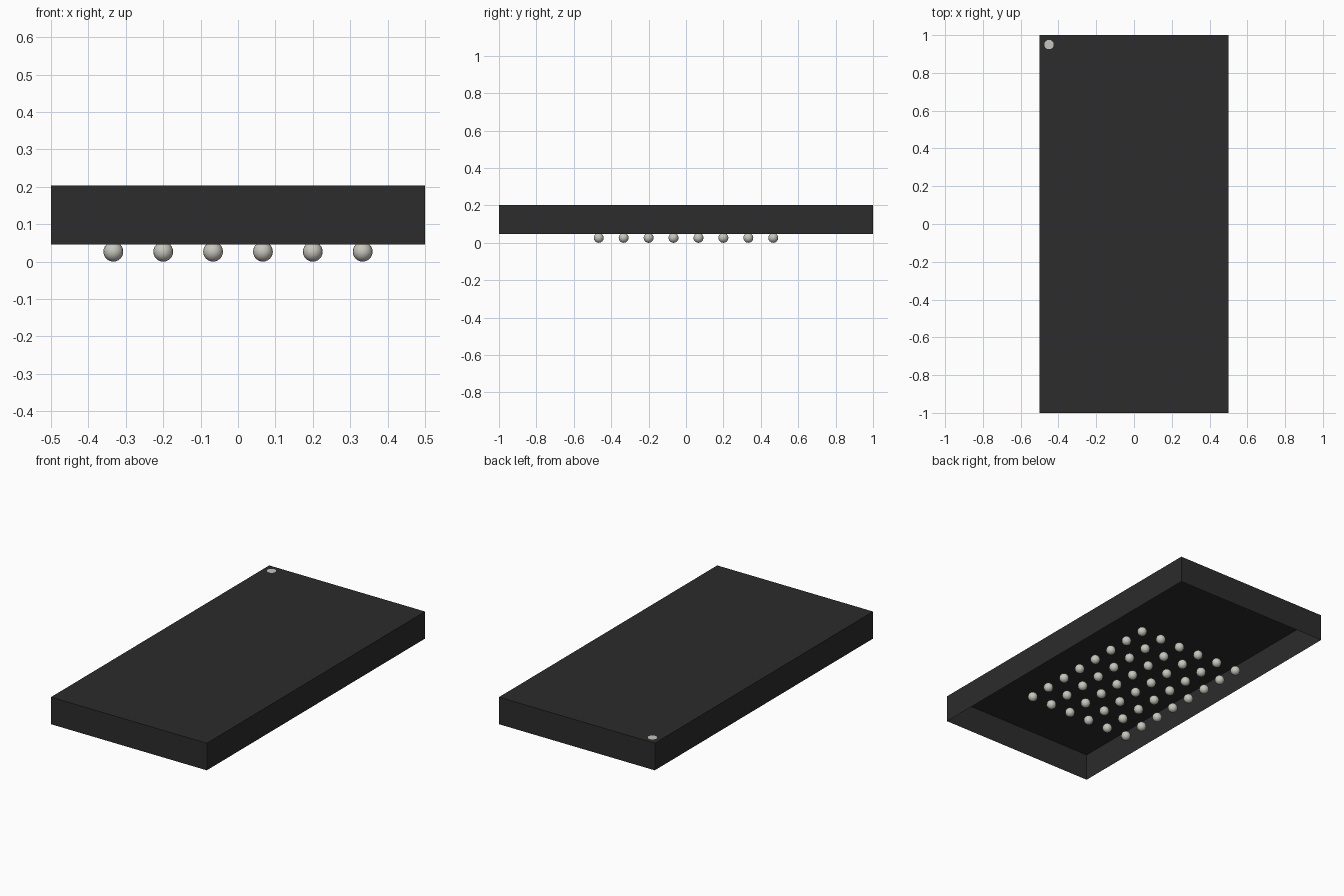
import bpy
import bmesh
from mathutils import Matrix

cube = bpy.data.objects.get("Cube")
if cube:
    bpy.data.objects.remove(cube, do_unlink=True)

BOTTOM, TOP = 0.046, 0.203
RADIUS, PITCH = 0.0265, 0.1333
COLUMNS, ROWS = 6, 8


def material(name, rgb, roughness):
    mat = bpy.data.materials.new(name)
    mat.use_nodes = True
    color = (*rgb, 1.0)
    mat.diffuse_color = color
    shader = mat.node_tree.nodes["Principled BSDF"]
    shader.inputs["Base Color"].default_value = color
    shader.inputs["Roughness"].default_value = roughness
    return mat


def add_object(name, bm, mat, smooth=False):
    mesh = bpy.data.meshes.new(name)
    for face in bm.faces:
        face.smooth = smooth
    bm.to_mesh(mesh)
    bm.free()
    mesh.materials.append(mat)
    obj = bpy.data.objects.new(name, mesh)
    bpy.context.collection.objects.link(obj)
    return obj


charcoal = material("charcoal plastic", (0.025, 0.025, 0.025), 0.6)
solder = material("pale solder", (0.57, 0.56, 0.51), 0.5)

# Package shell: thin-walled box, open underneath
bm = bmesh.new()
bmesh.ops.create_cube(bm, size=1.0, matrix=Matrix.Translation((0, 0, (BOTTOM + TOP) / 2))
                      @ Matrix.Diagonal((1.0, 2.0, TOP - BOTTOM, 1.0)))
bm.normal_update()
bmesh.ops.delete(bm, geom=[f for f in bm.faces if f.normal.z < -0.5], context='FACES_ONLY')
add_object("package_shell", bm, charcoal)

# Round marker in the back right corner of the top
bm = bmesh.new()
bmesh.ops.create_circle(bm, cap_ends=True, segments=16, radius=0.025,
                        matrix=Matrix.Translation((-0.45, 0.95, TOP + 0.001)))
add_object("corner_marker", bm, solder)

# Grid of contact balls, all sharing one mesh
bm = bmesh.new()
bmesh.ops.create_uvsphere(bm, u_segments=16, v_segments=12, radius=RADIUS)
first = add_object("contact_ball", bm, solder, smooth=True)
for i in range(COLUMNS):
    for j in range(ROWS):
        if i == 0 and j == 0:
            ball = first
        else:
            ball = first.copy()
            bpy.context.collection.objects.link(ball)
        ball.name = f"contact_ball_{i + 1}_{j + 1}"
        ball.location = ((i - (COLUMNS - 1) / 2) * PITCH, (j - (ROWS - 1) / 2) * PITCH, RADIUS)
